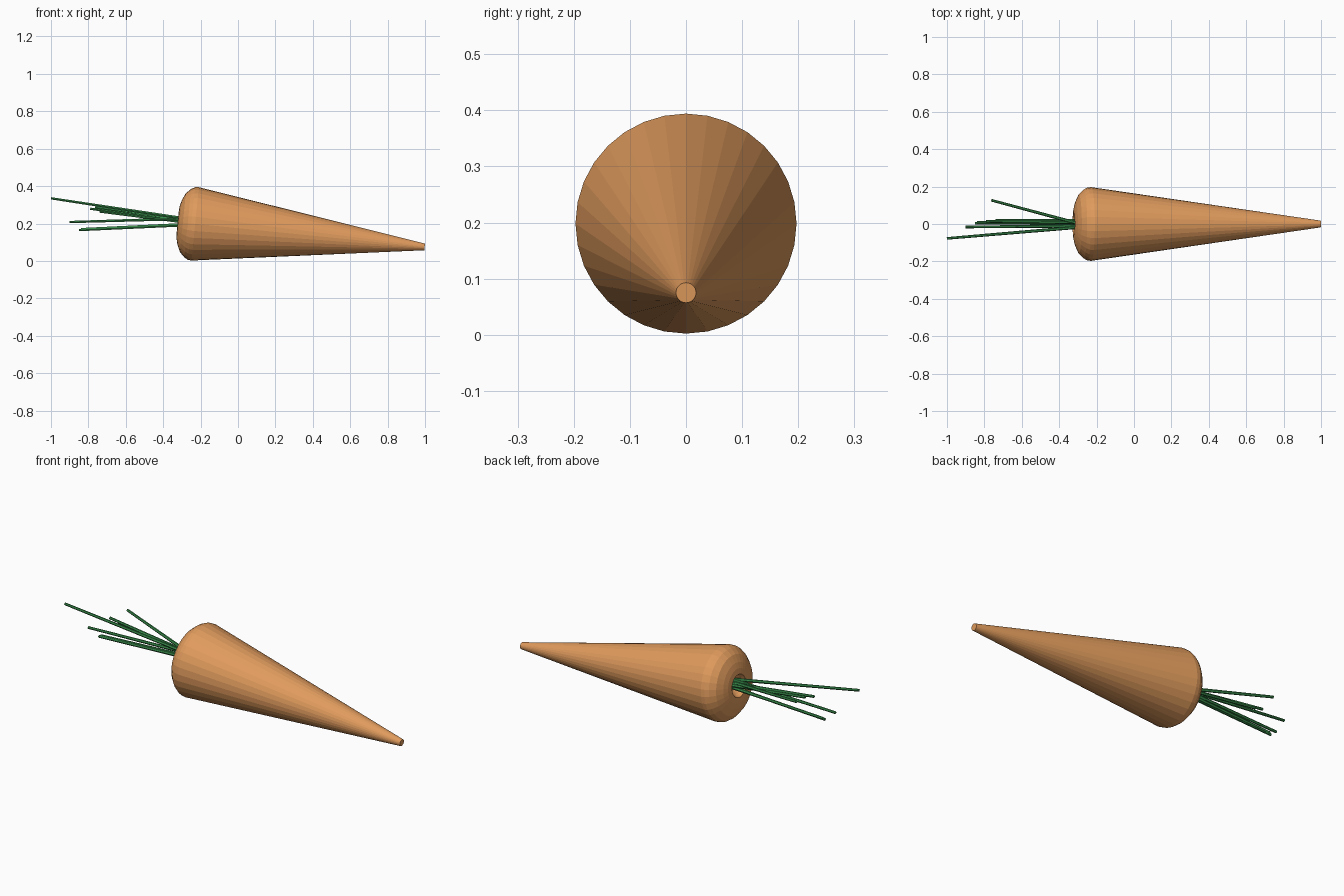
import bpy, bmesh, math
from mathutils import Vector, Matrix

if "Cube" in bpy.data.objects:
    bpy.data.objects.remove(bpy.data.objects["Cube"])

ORANGE = bpy.data.materials.new("orange")
ORANGE.diffuse_color = (0.75, 0.33, 0.11, 1)
ORANGE.use_nodes = True
ORANGE.node_tree.nodes["Principled BSDF"].inputs["Base Color"].default_value = ORANGE.diffuse_color
GREEN = bpy.data.materials.new("green")
GREEN.diffuse_color = (0.04, 0.26, 0.07, 1)
GREEN.use_nodes = True
GREEN.node_tree.nodes["Principled BSDF"].inputs["Base Color"].default_value = GREEN.diffuse_color


def lathe(name, profile, start, end, sides, mat):
    """Revolve (distance, radius) rings about the axis from start to end."""
    start, end = Vector(start), Vector(end)
    axis = (end - start).normalized()
    side = Vector((0, 1, 0))
    side = (side - axis * side.dot(axis)).normalized()
    up = axis.cross(side)
    bm = bmesh.new()
    rings = []
    for d, r in profile:
        ring = []
        for i in range(sides):
            a = 2 * math.pi * i / sides
            ring.append(bm.verts.new(start + axis * d + (side * math.cos(a) + up * math.sin(a)) * r))
        rings.append(ring)
    for a, b in zip(rings, rings[1:]):
        for i in range(sides):
            j = (i + 1) % sides
            bm.faces.new((a[i], a[j], b[j], b[i]))
    bm.faces.new(rings[0][::-1])
    bm.faces.new(rings[-1])
    bmesh.ops.recalc_face_normals(bm, faces=bm.faces)
    mesh = bpy.data.meshes.new(name)
    bm.to_mesh(mesh)
    bm.free()
    mesh.materials.append(mat)
    obj = bpy.data.objects.new(name, mesh)
    bpy.context.collection.objects.link(obj)
    return obj


# Tapered root with rounded shoulder and a small recess at the crown
shoulder, tip = Vector((-0.237, 0, 0.199)), Vector((0.998, 0, 0.075))
length = (tip - shoulder).length
lathe("carrot_root",
      [(-0.045, 0.03), (-0.065, 0.05), (-0.086, 0.06), (-0.083, 0.09), (-0.075, 0.12),
       (-0.058, 0.158), (-0.032, 0.184), (-0.012, 0.195), (0.008, 0.197), (length, 0.018)],
      shoulder, tip, 32, ORANGE)

# Thin leaf stems fanning out of the recess: (base, tip)
stems = [
    ((-0.27, -0.015, 0.224), (-1.0, -0.077, 0.335)),
    ((-0.27, -0.005, 0.215), (-0.762, 0.127, 0.286)),
    ((-0.27, 0.008, 0.212), (-0.79, 0.014, 0.279)),
    ((-0.27, 0.018, 0.206), (-0.74, 0.020, 0.264)),
    ((-0.27, -0.010, 0.226), (-0.90, -0.016, 0.208)),
    ((-0.27, 0.004, 0.193), (-0.85, 0.004, 0.165)),
    ((-0.27, 0.012, 0.196), (-0.84, 0.008, 0.170)),
]
for n, (base, end) in enumerate(stems, 1):
    reach = (Vector(end) - Vector(base)).length
    lathe(f"leaf_stem_{n}", [(0, 0.009), (reach, 0.007)], base, end, 6, GREEN)
